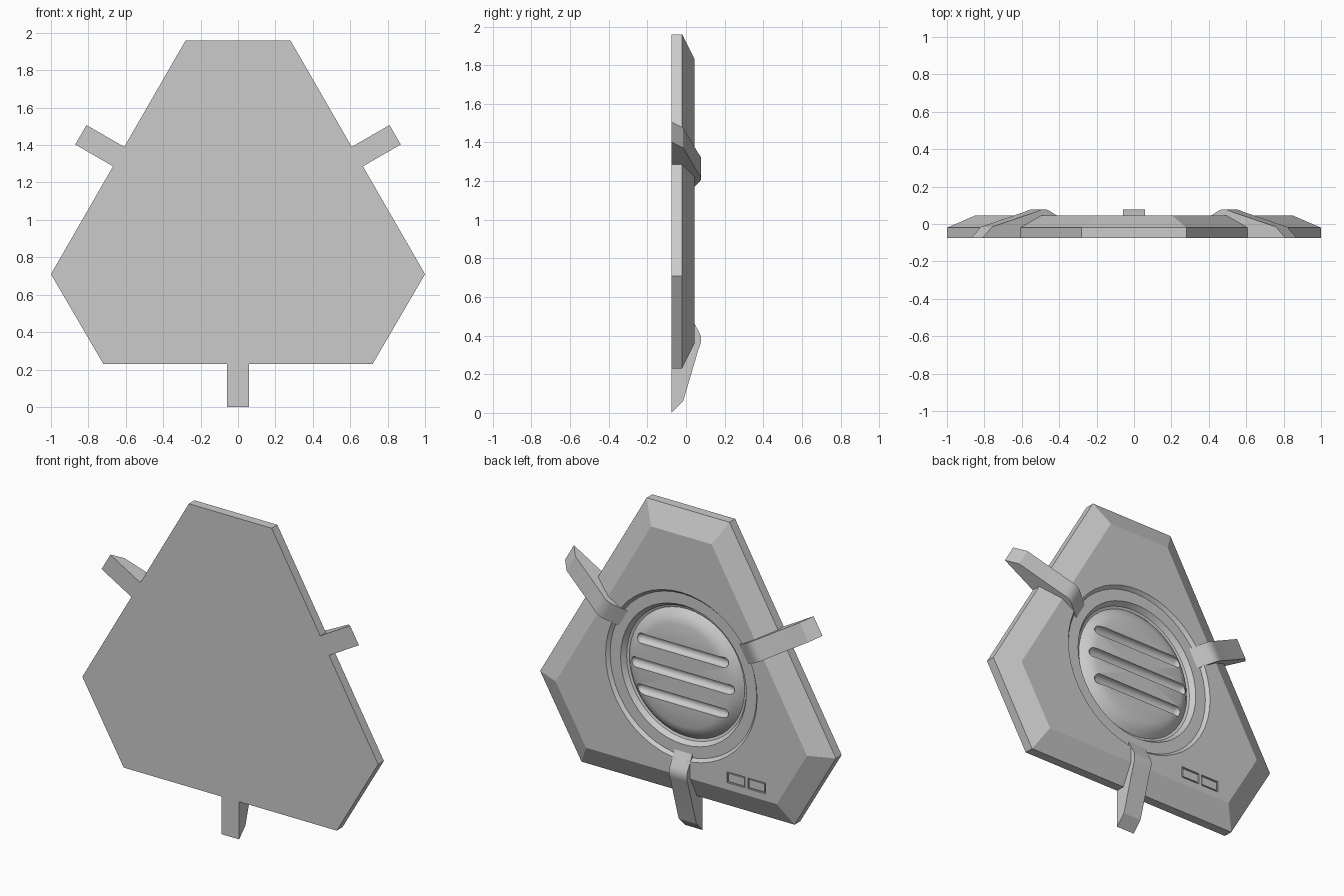
import bpy, bmesh, math
from mathutils import Vector, Matrix

if "Cube" in bpy.data.objects:
    bpy.data.objects.remove(bpy.data.objects["Cube"])

CZ = 0.97                      # height of the three-fold centre
BACK, SIDE, FACE = -0.075, -0.02, 0.045


def finish(name, bm):
    bmesh.ops.recalc_face_normals(bm, faces=bm.faces[:])
    mesh = bpy.data.meshes.new(name)
    bm.to_mesh(mesh)
    bm.free()
    ob = bpy.data.objects.new(name, mesh)
    bpy.context.collection.objects.link(ob)
    return ob


def smooth(ob, angle):
    bpy.ops.object.select_all(action='DESELECT')
    bpy.context.view_layer.objects.active = ob
    ob.select_set(True)
    bpy.ops.object.shade_smooth_by_angle(angle=math.radians(angle))


def lathe(bm, profile, matrix, steps):
    """Revolve (radius, height) points around local z; the ends lie on the axis."""
    verts = [bm.verts.new((r, 0, h)) for r, h in profile]
    edges = [bm.edges.new(p) for p in zip(verts, verts[1:])]
    res = bmesh.ops.spin(bm, geom=verts + edges, cent=(0, 0, 0), axis=(0, 0, 1),
                         angle=math.tau, steps=steps, use_duplicate=False)
    bmesh.ops.remove_doubles(bm, verts=bm.verts[:], dist=1e-5)
    bmesh.ops.transform(bm, matrix=matrix, verts=bm.verts[:])


def cut(target, cutter):
    mod = target.modifiers.new("cut", 'BOOLEAN')
    mod.operation = 'DIFFERENCE'
    mod.solver = 'EXACT'
    mod.object = cutter
    bpy.context.view_layer.objects.active = target
    bpy.ops.object.modifier_apply(modifier=mod.name)
    bpy.data.objects.remove(cutter)


def box(name, x, y, z, sx, sy, sz):
    bm = bmesh.new()
    bmesh.ops.create_cube(bm, size=1, matrix=Matrix.Translation((x, y, z))
                          @ Matrix.Diagonal((sx, sy, sz, 1)))
    return finish(name, bm)


# Six-sided plate with a wide bevel on its +y side
half = [(0.28, 1.96), (1.0, 0.71), (0.72, 0.23)]
outline = half + [(-x, z) for x, z in reversed(half)]
inner_half = [(0.205, 1.83), (0.85, 0.71), (0.645, 0.36)]
inner = inner_half + [(-x, z) for x, z in reversed(inner_half)]
bm = bmesh.new()
rings = [[bm.verts.new((x, y, z)) for x, z in pts]
         for pts, y in ((outline, BACK), (outline, SIDE), (inner, FACE))]
bm.faces.new(rings[0])
bm.faces.new(rings[2])
for a, b in zip(rings, rings[1:]):
    for i in range(6):
        j = (i + 1) % 6
        bm.faces.new((a[i], a[j], b[j], b[i]))
plate = finish("plate", bm)

# Stepped round recess that leaves a domed disc in the middle
to_back = Matrix.Translation((0, 0, CZ)) @ Matrix.Rotation(-math.pi / 2, 4, 'X')
bm = bmesh.new()
lathe(bm, [(0, 0.2), (0.515, 0.2), (0.512, FACE), (0.495, 0.025), (0.425, 0.025),
           (0.405, -0.005), (0.39, -0.01), (0.365, 0.015), (0.34, 0.03),
           (0.31, 0.04), (0, 0.04)], to_back, 48)
cut(plate, finish("recess_cutter", bm))

# Three rounded slots across the disc
for dz, length in ((0.155, 0.62), (0, 0.70), (-0.155, 0.62)):
    r = 0.03
    h = length / 2 - r
    arc = [math.pi / 2 * i / 4 for i in range(5)]
    prof = [(r * math.sin(a), -h - r * math.cos(a)) for a in arc]
    prof += [(p, -q) for p, q in reversed(prof)]
    bm = bmesh.new()
    lathe(bm, prof, Matrix.Translation((0, 0.038, CZ + dz))
          @ Matrix.Rotation(math.pi / 2, 4, 'Y'), 16)
    cut(plate, finish("slot_cutter", bm))

# Small divided indicator window in the lower corner
cut(plate, box("window_cutter", -0.44, FACE, 0.435, 0.26, 0.02, 0.066))
for x, w in ((-0.508, 0.106), (-0.372, 0.106)):
    box("indicator_pad", x, FACE - 0.009, 0.435, w, 0.014, 0.05)
box("indicator_divider", -0.44, FACE - 0.006, 0.435, 0.018, 0.012, 0.066)
smooth(plate, 25)

# Three bent clamp arms, 120 degrees apart
arm = [(0.97, BACK), (0.91, -0.015), (0.64, 0.065), (0.62, 0.073), (0.60, 0.078),
       (0.575, 0.077), (0.555, 0.07), (0.51, FACE), (0.46, 0.02), (0.46, 0.005),
       (0.70, -0.03), (0.72, BACK)]
for n, deg in enumerate((-90, 30, 150)):
    a = math.radians(deg)
    out = Vector((math.cos(a), 0, math.sin(a)))
    side = Vector((-math.sin(a), 0, math.cos(a))) * 0.06
    bm = bmesh.new()
    loops = [[bm.verts.new(Vector((0, y, CZ)) + out * r + side * s) for r, y in arm]
             for s in (-1, 1)]
    for loop in loops:
        bm.faces.new(loop)
    for i in range(len(arm)):
        j = (i + 1) % len(arm)
        bm.faces.new((loops[0][i], loops[0][j], loops[1][j], loops[1][i]))
    smooth(finish(f"clamp_arm_{n + 1}", bm), 25)
